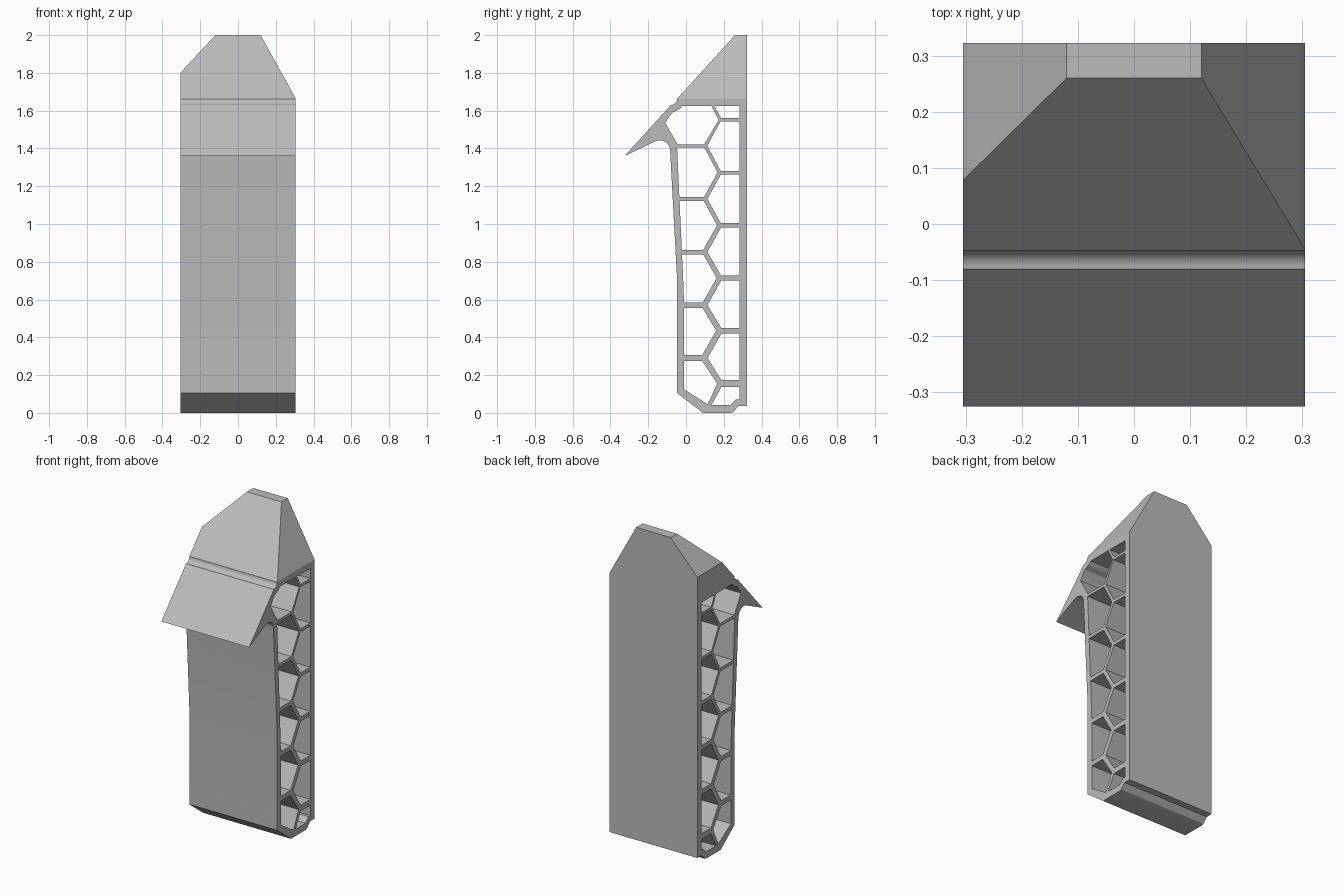
import bpy, bmesh, math
from mathutils import Vector
from mathutils.geometry import intersect_line_line_2d, intersect_line_line

cube = bpy.data.objects.get("Cube")
if cube:
    bpy.data.objects.remove(cube)

HALF = 0.305      # half width along x
BACK = 0.283      # inside of the back wall


def material(name, colour):
    m = bpy.data.materials.new(name)
    m.use_nodes = True
    m.diffuse_color = colour
    m.node_tree.nodes["Principled BSDF"].inputs["Base Color"].default_value = colour
    return m


def arc(cy, cz, r, start, end, n=8):
    steps = [math.radians(start + (end - start) * i / n) for i in range(n + 1)]
    return [(cy + r * math.cos(a), cz + r * math.sin(a)) for a in steps]


def inset(points, t):
    """Shrink a counter-clockwise polygon by t on every side."""
    pts = [Vector((p[0], p[1], 0)) for p in points]
    lines = []
    for a, b in zip(pts, pts[1:] + pts[:1]):
        d = (b - a).normalized()
        n = Vector((-d.y, d.x, 0)) * t
        lines.append((a + n, b + n))
    out = []
    for prev, cur in zip(lines[-1:] + lines[:-1], lines):
        p = intersect_line_line(*prev, *cur)[0]
        out.append((p.x, p.y))
    return out


def front_wall(z):
    """Inside of the front wall, leaning forward above the lower part."""
    return -0.01 - 0.037 * max(0, z - 0.6) / 0.8


# Outer side profile (y, z): hooked lip, front wall, foot, back, sloped top
outline = [(-0.325, 1.36), (-0.08, 1.63)]
outline += arc(-0.08, 1.663, 0.033, -80, 0)
outline += [(0.26, 2.0), (0.323, 2.0), (0.323, 0.037), (0.28, 0.037),
            (0.25, 0.005), (0.235, 0.0), (0.09, 0.0), (-0.047, 0.105),
            (-0.047, 0.7), (-0.083, 1.37)]
outline += arc(-0.139, 1.388, 0.055, 0, 115)

# Honeycomb cells between the nodes of a zigzag rib
def front_node(k):
    return (0.095 + 0.002 * k, 0.29 + 0.281 * k)

def back_node(k):
    return (0.178, 0.157 + 0.279 * k)

holes = []
for k in range(4):
    a, b, c = front_node(k), back_node(k + 1), front_node(k + 1)
    t = 0.0185 - 0.007 * b[1]
    cell = [a, b, c, (front_wall(c[1]) - t, c[1])]
    if k == 1:
        cell.append((front_wall(0.7) - t, 0.7))
    holes.append(inset(cell + [(front_wall(a[1]) - t, a[1])], t))
for k in range(5):
    a, b, c = back_node(k), front_node(k), back_node(k + 1)
    t = 0.0185 - 0.007 * b[1]
    holes.append(inset([a, (BACK + t, a[1]), (BACK + t, c[1]), c, b], t))

# End cells fitted to the foot and to the top
holes.append([(-0.01, 0.275), (-0.01, 0.125), (0.115, 0.045),
              (0.165, 0.155), (0.085, 0.275)])
holes.append([(0.135, 0.042), (0.235, 0.042), (0.265, 0.072),
              (BACK, 0.072), (BACK, 0.137), (0.187, 0.137)])
holes.append([(0.186, 1.54), (0.186, 1.56), (0.15, 1.625),
              (BACK, 1.625), (BACK, 1.56)][1:])
holes.append([(-0.045, 1.422), (0.097, 1.422), (0.172, 1.55), (0.135, 1.625),
              (-0.02, 1.625), (-0.032, 1.61), (-0.05, 1.6), (-0.07, 1.592),
              (-0.085, 1.575), (-0.11, 1.535)])

# Fill the profile around the holes and extrude it across the width
bm = bmesh.new()
for loop in [outline] + holes:
    vs = [bm.verts.new((-HALF, y, z)) for y, z in loop]
    for a, b in zip(vs, vs[1:] + vs[:1]):
        bm.edges.new((a, b))
bmesh.ops.triangle_fill(bm, use_beauty=True, edges=bm.edges[:], normal=(-1, 0, 0))
grown = bmesh.ops.extrude_face_region(bm, geom=bm.faces[:], use_keep_orig=True)
moved = [g for g in grown["geom"] if isinstance(g, bmesh.types.BMVert)]
bmesh.ops.translate(bm, vec=(2 * HALF, 0, 0), verts=moved)

# Slice the two uneven top corners
for side, low in ((-1, 1.8), (1, 1.665)):
    p, q = Vector((side * 0.12, 0, 2.0)), Vector((side * HALF, 0, low))
    normal = Vector((side * (2.0 - low), 0, HALF - 0.12)).normalized()
    cut = bmesh.ops.bisect_plane(bm, geom=bm.verts[:] + bm.edges[:] + bm.faces[:],
                                 plane_co=p, plane_no=normal, clear_outer=True)
    rim = [g for g in cut["geom_cut"] if isinstance(g, bmesh.types.BMEdge)]
    bmesh.ops.holes_fill(bm, edges=rim, sides=0)
bmesh.ops.remove_doubles(bm, verts=bm.verts[:], dist=0.0002)
bmesh.ops.recalc_face_normals(bm, faces=bm.faces[:])

mesh = bpy.data.meshes.new("honeycomb_bracket")
bm.to_mesh(mesh)
bm.free()
mesh.materials.append(material("plain grey", (0.5, 0.5, 0.5, 1)))
bracket = bpy.data.objects.new("honeycomb_bracket", mesh)
bpy.context.collection.objects.link(bracket)
bpy.context.view_layer.objects.active = bracket
bracket.select_set(True)
bpy.ops.object.shade_smooth_by_angle(angle=math.radians(25))
